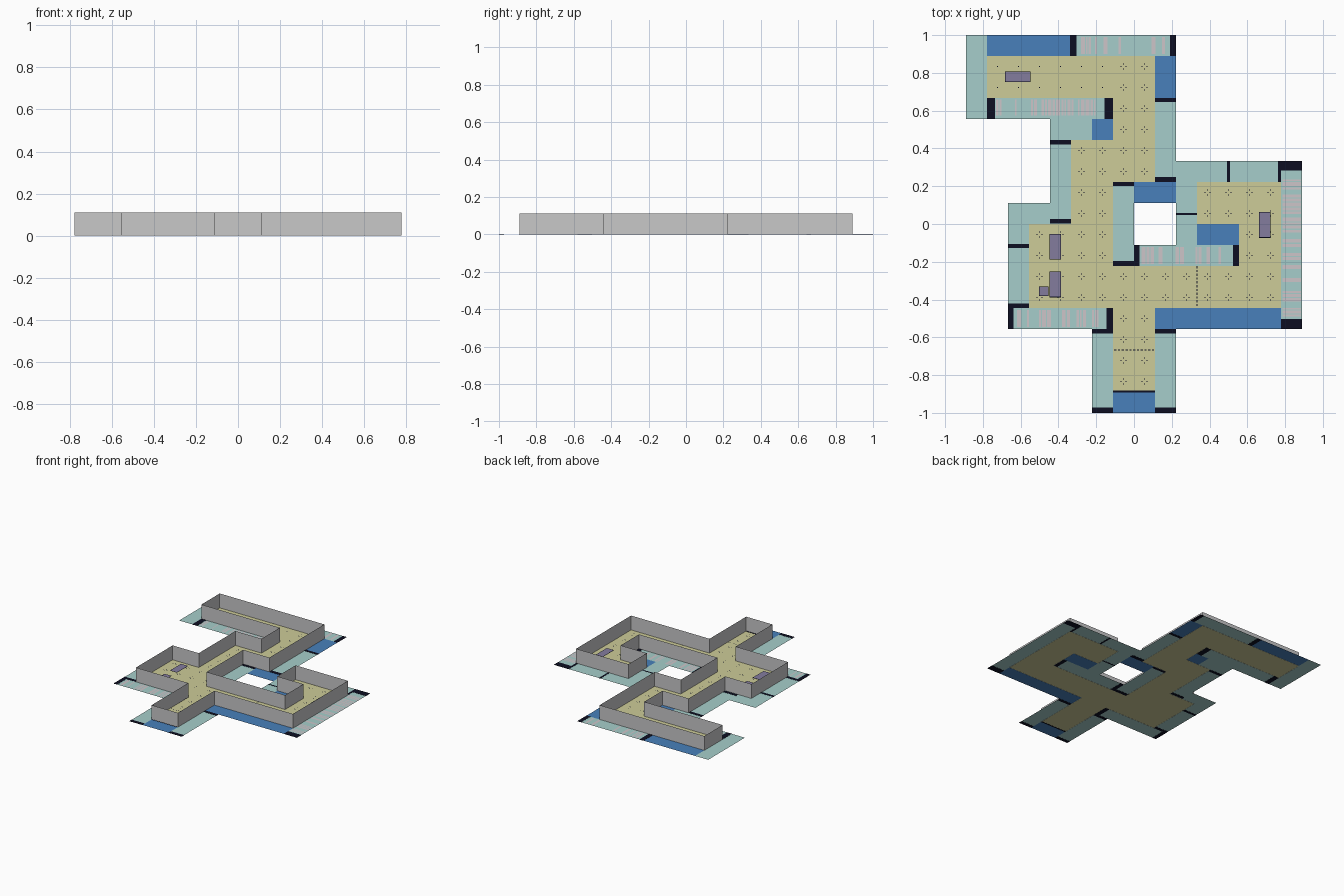
import bpy, bmesh, random

if "Cube" in bpy.data.objects:
    bpy.data.objects.remove(bpy.data.objects["Cube"])
random.seed(4)
U = 1 / 9            # plan grid unit
H = U                # wall height
Z = 0.001            # floor level


def lin(c):
    c /= 255
    return c / 12.92 if c <= 0.04045 else ((c + 0.055) / 1.055) ** 2.4


def mat(name, *rgb):
    m = bpy.data.materials.new(name)
    m.diffuse_color = (*[lin(c) for c in rgb], 1)
    m.use_nodes = True
    m.node_tree.nodes["Principled BSDF"].inputs["Base Color"].default_value = m.diffuse_color
    return m


SAND = mat("sand_floor", 205, 204, 152)
TEAL = mat("pale_teal", 166, 206, 203)
BLUE = mat("blue", 72, 128, 187)
DARK = mat("near_black", 13, 15, 34)
PURPLE = mat("dusty_purple", 131, 124, 158)
GREY = mat("wall_grey", 200, 200, 201)
PINK = mat("pale_pink_grey", 205, 197, 201)


def finish(name, bm, m):
    me = bpy.data.meshes.new(name)
    bm.to_mesh(me)
    bm.free()
    me.materials.append(m)
    ob = bpy.data.objects.new(name, me)
    bpy.context.collection.objects.link(ob)


def plates(name, rects, m, z=Z, s=1.0, base=None):
    """Flat rectangles x0,y0,x1,y1; with a base they become thin slabs."""
    bm = bmesh.new()
    for x0, y0, x1, y1 in rects:
        pts = [(x0 * s, y0 * s), (x1 * s, y0 * s), (x1 * s, y1 * s), (x0 * s, y1 * s)]
        t = [bm.verts.new((x, y, z)) for x, y in pts]
        bm.faces.new(t)
        if base is not None:
            b = [bm.verts.new((x, y, base)) for x, y in pts]
            bm.faces.new(list(reversed(b)))
            for i in range(4):
                j = (i + 1) % 4
                bm.faces.new((b[i], b[j], t[j], t[i]))
    finish(name, bm, m)


# Floor: rooms and corridors
rooms = [(-7, 6, 1, 8), (-1, 4, 1, 6), (-3, 2, 1, 4), (-3, 0, -1, 2), (-5, -2, -1, 0),
         (-5, -4, 7, -2), (5, -2, 7, 2), (3, 0, 5, 2), (-1, -8, 1, -4)]
plates("floor", rooms, SAND, s=U)

# Walls: single sheets standing on the floor outline
outline = [(-1, -8), (1, -8), (1, -4), (7, -4), (7, 2), (3, 2), (3, 0), (5, 0), (5, -2),
           (-1, -2), (-1, 2), (1, 2), (1, 8), (-7, 8), (-7, 6), (-1, 6), (-1, 4),
           (-3, 4), (-3, 0), (-5, 0), (-5, -4), (-1, -4)]
bm = bmesh.new()
low = [bm.verts.new((x * U, y * U, 0)) for x, y in outline]
top = [bm.verts.new((x * U, y * U, H)) for x, y in outline]
for i in range(len(outline)):
    j = (i + 1) % len(outline)
    bm.faces.new((low[i], low[j], top[j], top[i]))
finish("walls", bm, GREY)

# Flat borders around the walls (no overlaps)
teal = [(-8, 5, -7, 9), (-3, 8, 2, 9), (1, 2, 2, 6), (-7, 5, -1, 6), (-4, 4, -2, 5),
        (-4, 1, -3, 4), (-6, 0, -3, 1), (-6, -5, -5, 0), (-5, -5, -1, -4), (-2, -9, -1, -5),
        (1, -9, 2, -5), (7, -5, 8, 3), (2, 2, 7, 3), (2, -1, 3, 2), (-1, -2, 0, 2), (0, -2, 5, -1)]
plates("teal_border", teal, TEAL, s=U)
blue = [(-7, 8, -3, 9), (1, 6, 2, 8), (-2, 4, -1, 5), (-1, -9, 1, -8),
        (1, -5, 7, -4), (3, -1, 5, 0), (0, 1, 2, 2)]
plates("blue_border", blue, BLUE, s=U)

# Dark end caps: bars across upright strips (x, y0, y1), one unit wide
bars = [(1, .645, .667), (-4, .42, .445), (-4, .003, .027), (-6, -.127, -.107), (-6, -.445, -.42),
        (-2, -.58, -.555), (1, -.58, -.555), (-2, -1, -.972), (1, -1, -.972),
        (7, -.555, -.503), (7, .282, .333), (1, .222, .25), (-1, .2, .222), (-1, -.222, -.195),
        (2, .048, .058)]
caps = [(x * U, a, (x + 1) * U, b) for x, a, b in bars]
# and along level strips (y, x0, x1)
bars = [(8, -.34, -.305), (8, .19, .222), (5, -.155, -.112), (5, -.778, -.737), (-5, -.667, -.637),
        (-5, -.145, -.111), (2, .493, .507), (2, .762, .778), (-2, 0, .03), (-2, .525, .555)]
caps += [(a, y * U, b, (y + 1) * U) for y, a, b in bars]
caps.append((-U, -.892, U, -.882))
plates("dark_caps", caps, DARK, z=0.002, base=0)

# Pale bars across some borders
stripes = []


def add_stripes(a, b, lo, hi, upright, density):
    t = a
    while t < b - 0.02:
        w = random.uniform(.008, .022)
        if random.random() < density:
            stripes.append((lo, t, hi, t + w) if upright else (t, lo, t + w, hi))
        t += w + .006


add_stripes(-.49, .27, .785, .885, True, .6)
add_stripes(-.73, -.17, .575, .66, False, .55)
add_stripes(-.28, .18, .9, .99, False, .5)
add_stripes(-.62, -.15, -.545, -.455, False, .55)
add_stripes(.04, .51, -.212, -.122, False, .45)
plates("pale_stripes", stripes, PINK, z=0.0018)

# Floor pattern: small crosses of dots in each tile, dashed door lines
dots = []
d = .003
for x0, y0, x1, y1 in rooms:
    for i in range(x0, x1):
        for j in range(y0, y1):
            cx, cy = (i + .5) * U, (j + .5) * U
            marks = [(0, 0)] if j > 5 and i < -1 else [(.013, 0), (-.013, 0), (0, .013), (0, -.013)]
            dots += [(cx + a - d, cy + b - d, cx + a + d, cy + b + d) for a, b in marks]
for k in range(11):
    y = -.435 + k * .02
    dots.append((.331, y, .336, y + .012))
    x = -.105 + k * .02
    dots.append((x, -.669, x + .012, -.665))
plates("floor_marks", dots, DARK, z=0.002)

# Table plates lying just above the floor, with dark rims
tables = [(-.68, .755, -.55, .805), (-.445, -.185, -.39, -.055),
          (-.445, -.385, -.39, -.255), (.665, -.07, .72, .06), (-.5, -.378, -.455, -.333)]
plates("table_tops", tables, PURPLE, z=0.02)
r = .003
plates("table_rims", [(a - r, b - r, c + r, e + r) for a, b, c, e in tables], DARK, z=0.0185)
